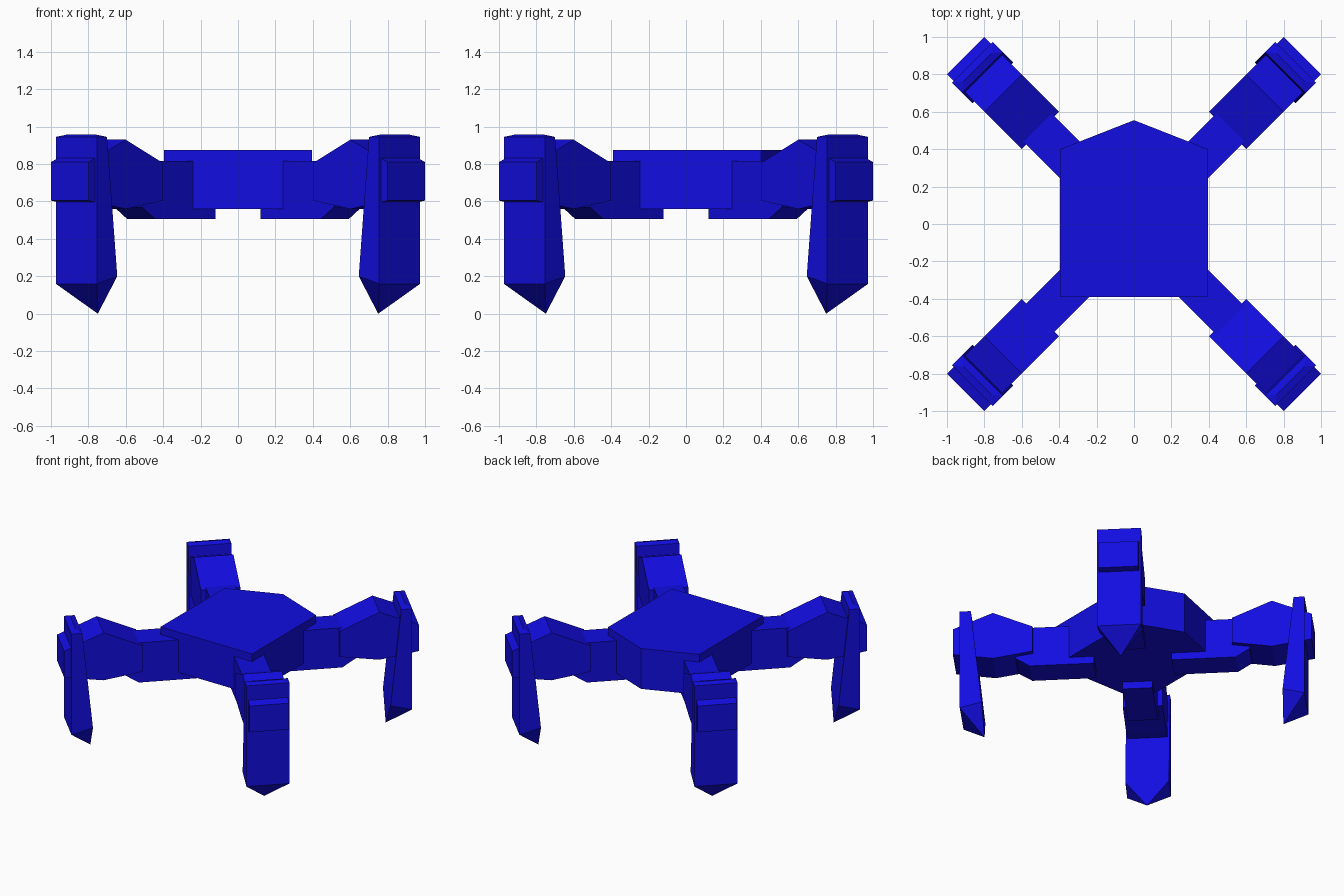
import bpy, bmesh, math
from mathutils import Matrix

if "Cube" in bpy.data.objects:
    bpy.data.objects.remove(bpy.data.objects["Cube"])

blue = bpy.data.materials.new("blue")
blue.diffuse_color = (0.006, 0.004, 0.75, 1)
blue.use_nodes = True
blue.node_tree.nodes["Principled BSDF"].inputs["Base Color"].default_value = blue.diffuse_color


def finish(name, bm, angle=0.0):
    bmesh.ops.rotate(bm, cent=(0, 0, 0), matrix=Matrix.Rotation(angle, 3, 'Z'), verts=bm.verts)
    bmesh.ops.recalc_face_normals(bm, faces=bm.faces)
    me = bpy.data.meshes.new(name)
    bm.to_mesh(me)
    bm.free()
    me.materials.append(blue)
    ob = bpy.data.objects.new(name, me)
    bpy.context.collection.objects.link(ob)
    return ob


def extrude_profile(points, offset):
    """Close a planar outline into a solid by sweeping it along offset."""
    bm = bmesh.new()
    face = bm.faces.new([bm.verts.new(p) for p in points])
    res = bmesh.ops.extrude_face_region(bm, geom=[face], use_keep_orig=True)
    top = [g for g in res["geom"] if isinstance(g, bmesh.types.BMVert)]
    bmesh.ops.translate(bm, vec=offset, verts=top)
    return bm


def arm_part(name, profile, half, angle):
    """Side profile (distance, height) given a width across the arm."""
    bm = extrude_profile([(d, -half, z) for d, z in profile], (0, 2 * half, 0))
    finish(name, bm, angle)


# five-sided body with a pointed back
outline = [(-0.395, -0.39), (0.395, -0.39), (0.395, 0.40), (0, 0.555), (-0.395, 0.40)]
finish("body", extrude_profile([(x, y, 0.56) for x, y in outline], (0, 0, 0.315)))

hip = [(0.276, 0.505), (0.73, 0.505), (0.83, 0.57), (0.83, 0.815), (0.276, 0.815)]
thigh = [(0.707, 0.605), (0.99, 0.56), (1.273, 0.605), (1.273, 0.81), (0.99, 0.93), (0.707, 0.805)]

# leg sections: distance, half width, height; the foot ends in one point
leg = [(1.145, 0.155, 0.945), (1.223, 0.155, 0.945), (1.184, 0.106, 0.958),
       (1.068, 0.155, 0.20), (1.223, 0.155, 0.16), (1.06, 0.0, 0.0)]

corners = ["back_right", "back_left", "front_left", "front_right"]
for i, corner in enumerate(corners):
    a = math.radians(45 + 90 * i)
    # beam out of the body, then the thicker bent segment
    arm_part(corner + "_hip_beam", hip, 0.106, a)
    arm_part(corner + "_upper_leg", thigh, 0.1414, a)
    # upright pointed lower leg
    bm = bmesh.new()
    for d, w, z in leg:
        for s in ((-1, 1) if w else (1,)):
            bm.verts.new((d, s * w, z))
    bmesh.ops.convex_hull(bm, input=bm.verts)
    bmesh.ops.dissolve_limit(bm, angle_limit=0.01, verts=bm.verts, edges=bm.edges)
    finish(corner + "_lower_leg", bm, a)
